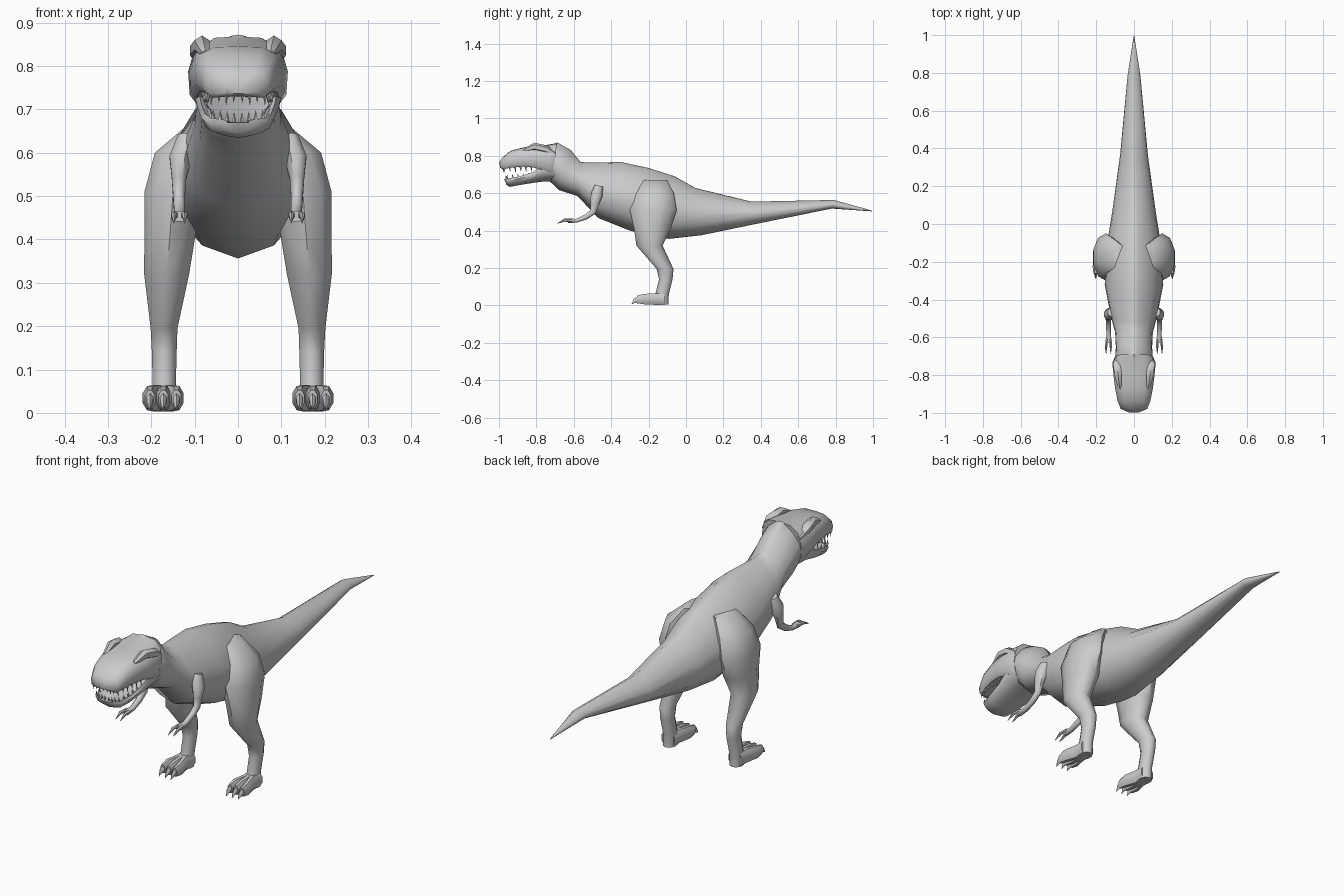
import bpy, bmesh, math
from mathutils import Vector

def loft(name, rings, angle=50):
    """Skin a list of closed rings (same point count) and cap the ends."""
    bm = bmesh.new()
    vs = [[bm.verts.new(p) for p in r] for r in rings]
    n = len(vs[0])
    for a, b in zip(vs, vs[1:]):
        for i in range(n):
            bm.faces.new((a[i], a[(i + 1) % n], b[(i + 1) % n], b[i]))
    bm.faces.new(vs[0])
    bm.faces.new(vs[-1])
    bmesh.ops.recalc_face_normals(bm, faces=bm.faces)
    me = bpy.data.meshes.new(name)
    bm.to_mesh(me)
    bm.free()
    ob = bpy.data.objects.new(name, me)
    bpy.context.collection.objects.link(ob)
    bpy.ops.object.select_all(action='DESELECT')
    ob.select_set(True)
    bpy.context.view_layer.objects.active = ob
    bpy.ops.object.shade_smooth_by_angle(angle=math.radians(angle))
    return ob

def spine(name, half, stations):
    """Loft a mirrored half profile along stations (y_top, z_top, y_bot, z_bot, half_width)."""
    prof = half + [(-x, h) for x, h in reversed(half) if x > 0]
    rings = []
    for yt, zt, yb, zb, w in stations:
        rings.append([(x * w, yb + (yt - yb) * (h + 1) / 2, zb + (zt - zb) * (h + 1) / 2)
                      for x, h in prof])
    return loft(name, rings)

def tube(name, path, n=8, s=1):
    """Loft ellipses along a path of (x, y, z, rx, rz), mirrored by s."""
    rings = []
    for i, (x, y, z, rx, rz) in enumerate(path):
        a, b = path[max(i - 1, 0)], path[min(i + 1, len(path) - 1)]
        t = Vector((0, b[1] - a[1], b[2] - a[2])).normalized()
        u = t.cross(Vector((1, 0, 0)))
        ring = []
        for k in range(n):
            c = 2 * math.pi * (k + .5) / n
            p = Vector((x, y, z)) + Vector((rx * math.cos(c), 0, 0)) + u * rz * math.sin(c)
            ring.append((p.x * s, p.y, p.z))
        rings.append(ring)
    return loft(name, rings)

# Torso, neck and tail
spine("body", [(0, 1), (.17, .97), (.65, .62), (.95, .2), (1, -.15), (.88, -.55), (.6, -.82), (0, -1)], [
    (.995, .507, .995, .503, .002), (.79, .564, .78, .518, .034), (.35, .555, .37, .435, .074),
    (.05, .628, .08, .375, .115), (-.06, .69, -.09, .356, .138), (-.2, .735, -.2, .375, .15),
    (-.35, .767, -.30, .40, .155), (-.52, .763, -.47, .468, .122), (-.565, .768, -.58, .585, .1),
    (-.615, .83, -.68, .617, .096), (-.69, .872, -.735, .67, .1), (-.72, .86, -.745, .69, .09)])

# Skull with upper jaw
spine("skull", [(0, 1), (.55, .96), (.88, .65), (1, 0), (.97, -.75), (.85, -1), (0, -.9)], [
    (-.69, .868, -.71, .70, .1), (-.735, .86, -.735, .715, .115), (-.81, .85, -.82, .738, .107),
    (-.87, .845, -.87, .742, .1), (-.94, .826, -.94, .737, .086), (-.982, .79, -.975, .727, .07),
    (-.999, .765, -.993, .735, .03)])

# Lower jaw
spine("lower_jaw", [(0, .6), (.8, .65), (.92, 1), (1, .5), (.88, -.35), (.5, -.75), (0, -1)], [
    (-.70, .765, -.70, .66, .1), (-.76, .75, -.75, .664, .1), (-.82, .712, -.82, .655, .092),
    (-.89, .69, -.9, .642, .083), (-.95, .68, -.943, .634, .068), (-.972, .675, -.96, .645, .03)])

for s, side in ((1, "right"), (-1, "left")):
    # Brow ridges
    tube(side + "_brow", [(.075, -.87, .828, .01, .008), (.083, -.81, .848, .02, .022),
                          (.09, -.75, .835, .024, .022), (.085, -.70, .81, .015, .01)], 6, s)

    # Hind leg: horizontal rings (z, y, ry, inner x, outer x)
    rings = []
    for z, y, ry, xi, xo in [(.67, -.17, .07, .05, .11), (.60, -.17, .105, .06, .195),
                             (.51, -.175, .125, .08, .219), (.41, -.18, .098, .095, .219),
                             (.32, -.195, .07, .11, .219), (.195, -.112, .045, .138, .203),
                             (.14, -.108, .036, .14, .2), (.06, -.128, .036, .142, .198),
                             (.004, -.13, .036, .142, .2)]:
        rings.append([(s * ((xi + xo) / 2 + (xo - xi) / 2 * math.cos(a)), y + ry * math.sin(a), z)
                      for a in [math.pi * (k + .5) / 5 for k in range(10)]])
    loft(side + "_leg", rings)

    # Toes and claws
    for i, x in enumerate((.142, .172, .203)):
        xm = (x + .172) / 2
        tube(f"{side}_toe_{i}", [(xm, -.115, .034, .02, .033), (xm, -.17, .034, .02, .033),
                                 (x, -.225, .034, .018, .03), (x, -.262, .032, .012, .022)], 8, s)
        tube(f"{side}_toe_claw_{i}", [(x, -.25, .034, .011, .016), (x, -.272, .026, .008, .012),
                                      (x, -.29, .008, .001, .001)], 6, s)

    # Arm
    tube(side + "_arm", [(.115, -.465, .64, .025, .025), (.132, -.478, .59, .028, .034),
                         (.136, -.49, .54, .018, .024), (.136, -.497, .50, .015, .018),
                         (.135, -.535, .473, .014, .015), (.134, -.585, .453, .013, .011),
                         (.134, -.63, .453, .017, .013)], 8, s)
    # Fingers with claws
    for i, (x, tx) in enumerate(((.125, .123), (.143, .148))):
        tube(f"{side}_finger_{i}", [(x, -.61, .455, .008, .01), (tx, -.65, .456, .007, .008),
                                    (tx, -.688, .438, .001, .001)], 6, s)

    # Teeth along both jaws
    for i in range(9):
        t = i / 8
        y = -.978 + .15 * max(0, (t - .35) / .65)
        x = .01 + .055 * min(1, t / .4) + .022 * max(0, t - .35)
        size = .028 if i % 2 else .022
        tube(f"{side}_upper_tooth_{i}", [(x, y, .742, .006, .006), (x, y + .004, .738 - size, .0005, .0005)], 5, s)
        tube(f"{side}_lower_tooth_{i}", [(x * .92, y + .017, .672 + .02 * t, .005, .005),
                                         (x * .92, y + .015, .692 + .02 * t, .0005, .0005)], 5, s)
